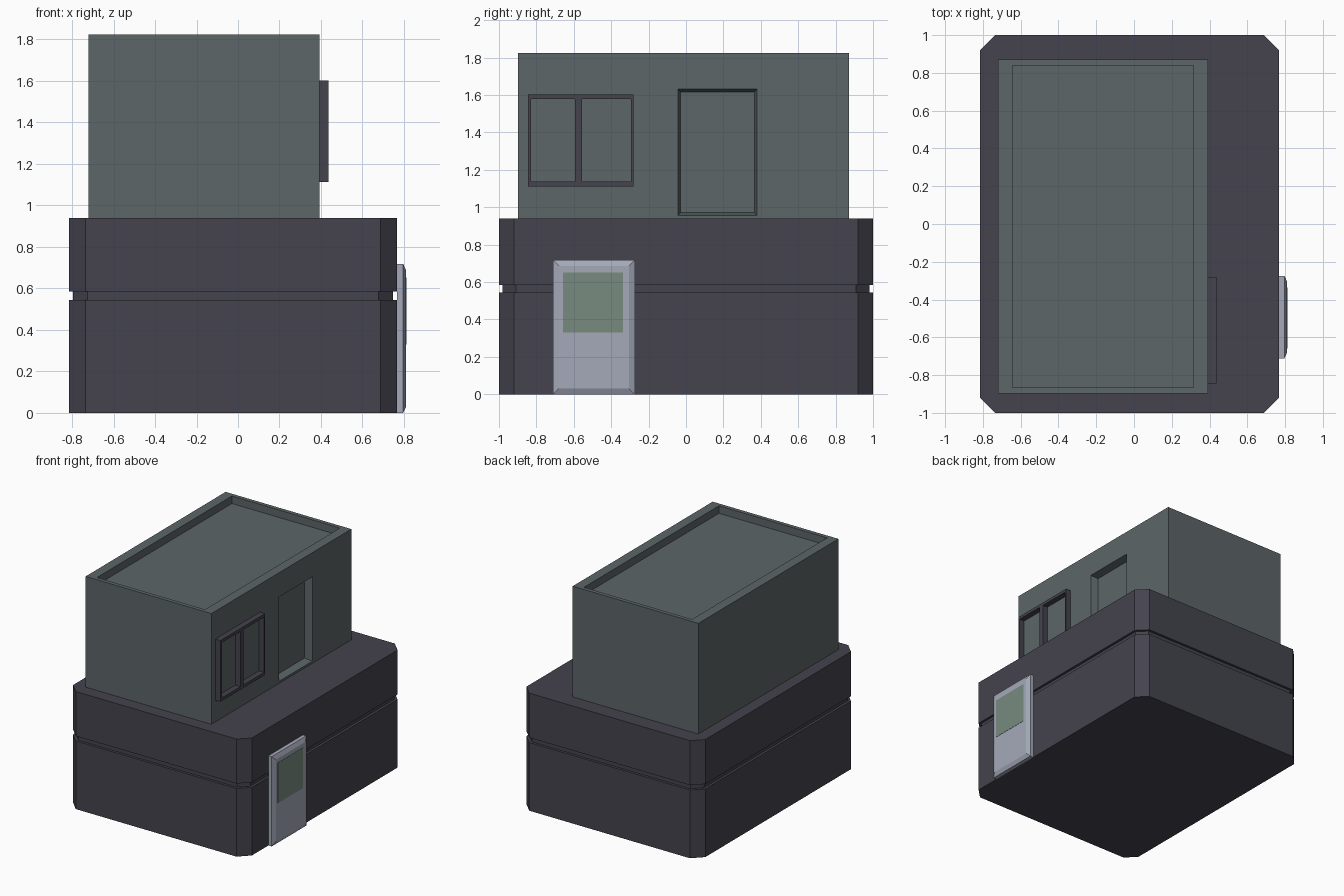
import bpy, bmesh

if "Cube" in bpy.data.objects:
    bpy.data.objects.remove(bpy.data.objects["Cube"])


def material(name, rgb):
    m = bpy.data.materials.new(name)
    m.diffuse_color = (*rgb, 1)
    m.use_nodes = True
    m.node_tree.nodes["Principled BSDF"].inputs["Base Color"].default_value = m.diffuse_color
    return m


DARK = material("dark_wall", (0.058, 0.056, 0.075))
GREY = material("grey_green_wall", (0.109, 0.133, 0.136))
PALE = material("pale_door", (0.37, 0.40, 0.485))
GLASS = material("green_glass", (0.19, 0.26, 0.21))


def plan(z, x0, x1, y0, y1, c=0.0):
    """Horizontal ring, with optional chamfered corners."""
    if not c:
        return [(x0, y0, z), (x1, y0, z), (x1, y1, z), (x0, y1, z)]
    return [(x0 + c, y0, z), (x1 - c, y0, z), (x1, y0 + c, z), (x1, y1 - c, z),
            (x1 - c, y1, z), (x0 + c, y1, z), (x0, y1 - c, z), (x0, y0 + c, z)]


def wall(x, y0, y1, z0, z1, i=0.0):
    """Ring parallel to the right wall, inset by i."""
    return [(x, y0 + i, z0 + i), (x, y1 - i, z0 + i),
            (x, y1 - i, z1 - i), (x, y0 + i, z1 - i)]


def loft(name, rings, mat=None):
    """Closed solid skinned through a list of rings."""
    bm = bmesh.new()
    loops = [[bm.verts.new(p) for p in r] for r in rings]
    for a, b in zip(loops, loops[1:]):
        for i in range(len(a)):
            j = (i + 1) % len(a)
            bm.faces.new((a[i], a[j], b[j], b[i]))
    bm.faces.new(loops[0])
    bm.faces.new(loops[-1])
    bmesh.ops.recalc_face_normals(bm, faces=bm.faces)
    me = bpy.data.meshes.new(name)
    bm.to_mesh(me)
    bm.free()
    if mat:
        me.materials.append(mat)
    ob = bpy.data.objects.new(name, me)
    bpy.context.collection.objects.link(ob)
    return ob


def cut(target, cutter):
    mod = target.modifiers.new(cutter.name, 'BOOLEAN')
    mod.operation = 'DIFFERENCE'
    mod.solver = 'EXACT'
    mod.object = cutter
    cutter.hide_render = True
    cutter.hide_set(True)


# Ground floor with chamfered corners and a groove all round
X0, X1, G = -0.815, 0.767, 0.02
outer = (X0, X1, -1, 1, 0.08)
inner = (X0 + G, X1 - G, -1 + G, 1 - G, 0.07)
loft("ground_floor", [plan(0, *outer), plan(0.545, *outer), plan(0.545, *inner),
                      plan(0.584, *inner), plan(0.584, *outer), plan(0.94, *outer)], DARK)

# Upper floor with sunken roof and doorway recess
box = (-0.72, 0.392, -0.897, 0.872)
roof = (-0.642, 0.314, -0.865, 0.84)
upper = loft("upper_floor", [plan(0.94, *box), plan(1.825, *box),
                             plan(1.825, *roof), plan(1.765, *roof)], GREY)
opening = (-0.043, 0.38, 0.957, 1.631)
cut(upper, loft("doorway_cutter", [wall(0.442, *opening, -0.012), wall(0.392, *opening),
                                   wall(0.332, *opening, 0.014)], GREY))

# Window frame with two panes opening onto the wall
frame = loft("window_frame", [wall(x, -0.845, -0.28, 1.112, 1.602)
                              for x in (0.392, 0.437)], DARK)
for n, (a, b) in enumerate([(-0.829, -0.594), (-0.556, -0.294)]):
    cut(frame, loft(f"pane_cutter_{n}", [wall(x, a, b, 1.137, 1.578)
                                         for x in (0.36, 0.47)], DARK))

# Entrance door with bevelled rim and glass panel
door = (-0.711, -0.274, 0, 0.718)
loft("entrance_door", [wall(0.767, *door), wall(0.796, *door),
                       wall(0.811, *door, 0.032)], PALE)
loft("door_glass", [wall(x, -0.658, -0.337, 0.33, 0.652) for x in (0.805, 0.813)], GLASS)
